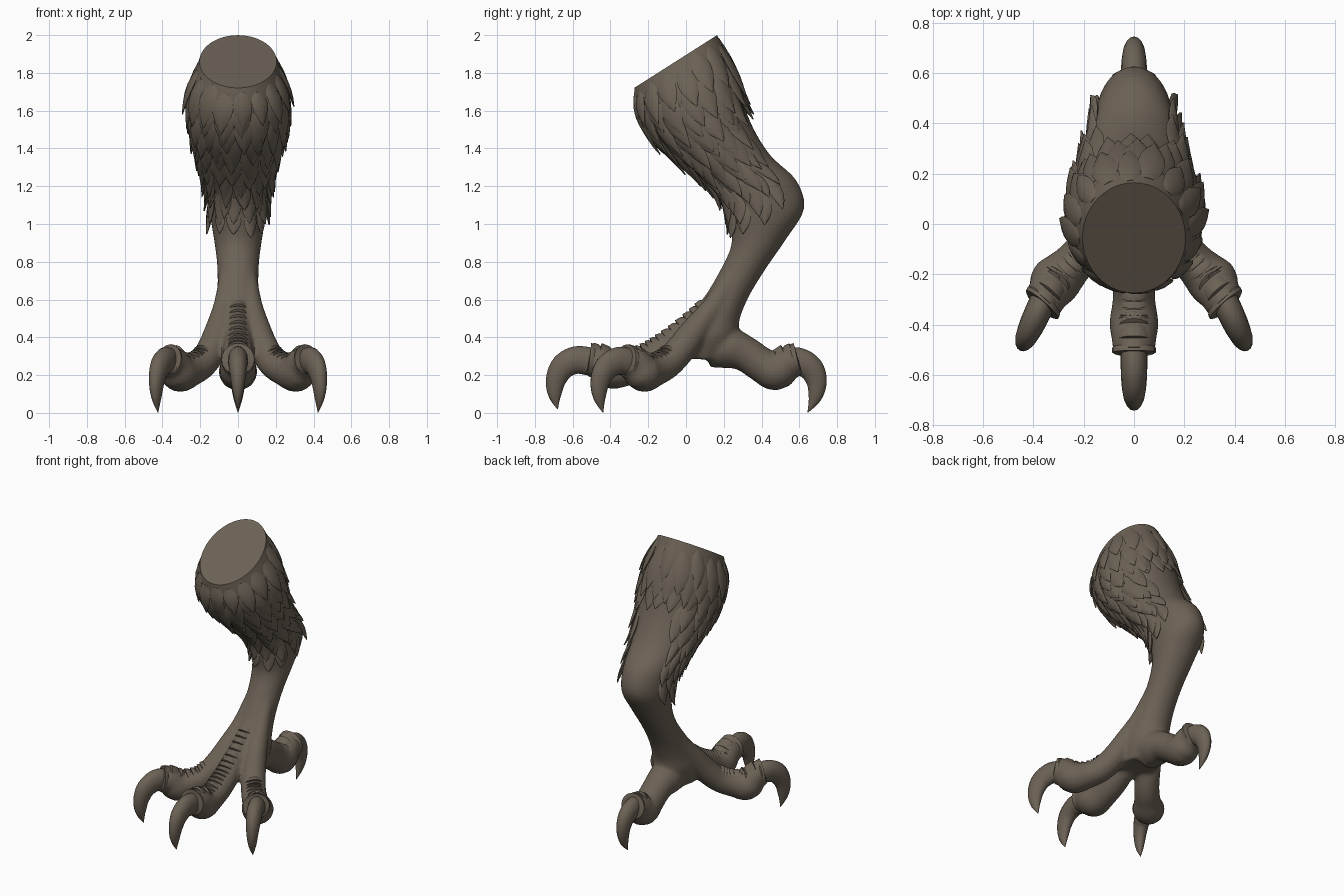
import bpy, bmesh, math, random
from mathutils import Vector as V

if "Cube" in bpy.data.objects:
    bpy.data.objects.remove(bpy.data.objects["Cube"])
random.seed(4)

skin = bpy.data.materials.new("brown_grey")
skin.diffuse_color = (0.150, 0.122, 0.092, 1)
skin.use_nodes = True
skin.node_tree.nodes["Principled BSDF"].inputs["Base Color"].default_value = skin.diffuse_color


def spline(keys, t):
    """Catmull-Rom through a list of vectors, t in key units."""
    n = len(keys) - 1
    i = max(0, min(int(t), n - 1))
    f = t - i
    p0, p1, p2, p3 = (keys[max(0, min(n, i + k))] for k in (-1, 0, 1, 2))
    return (p1 * 2 + (p2 - p0) * f + (p0 * 2 - p1 * 5 + p2 * 4 - p3) * f * f
            + (p1 * 3 - p0 - p2 * 3 + p3) * f ** 3) * 0.5


def loft(bm, rings, sides):
    """Skin elliptical rings (centre, half axis a, half axis b), capped."""
    loops = []
    for c, a, b in rings:
        loops.append([bm.verts.new(c - a * math.cos(math.tau * k / sides)
                                   + b * math.sin(math.tau * k / sides)) for k in range(sides)])
    for l0, l1 in zip(loops, loops[1:]):
        for k in range(sides):
            j = (k + 1) % sides
            bm.faces.new((l0[k], l0[j], l1[j], l1[k]))
    bm.faces.new(loops[0][::-1])
    bm.faces.new(loops[-1])


def finish(bm, name, angle):
    bmesh.ops.recalc_face_normals(bm, faces=bm.faces)
    me = bpy.data.meshes.new(name)
    bm.to_mesh(me)
    bm.free()
    me.materials.append(skin)
    me.shade_smooth()
    me.set_sharp_from_angle(angle=math.radians(angle))
    ob = bpy.data.objects.new(name, me)
    bpy.context.collection.objects.link(ob)
    return ob


def tube_ring(path, t, side, grow=1.0, lift=0.0, flat=1.0):
    """Ring of a round tube; path keys are (x, y, z, radius)."""
    p = spline(path, t)
    d = (spline(path, t + 0.02) - spline(path, t - 0.02)).to_3d().normalized()
    n = side.cross(d).normalized()
    r = max(p[3], 0.001) * grow
    return p.to_3d() + n * lift, n * r, side * r * flat


# Leg cross-sections: front y, front z, back y, back z, half width
secs = [(-.27, 1.86, .09, 2.11, .16), (-.275, 1.72, .165, 2.0, .205), (-.255, 1.59, .25, 1.82, .255),
        (-.17, 1.45, .30, 1.65, .255), (-.03, 1.33, .36, 1.5, .225), (.10, 1.22, .45, 1.36, .19),
        (.20, 1.10, .585, 1.23, .16), (.235, .98, .625, 1.08, .145), (.24, .89, .53, .92, .125),
        (.20, .79, .42, .76, .11), (.115, .64, .335, .62, .11), (.02, .50, .285, .50, .125),
        (-.08, .40, .27, .40, .14), (-.10, .29, .20, .28, .11)]
secs = [V(s) for s in secs]


def leg_ring(t):
    fy, fz, by, bz, w = spline(secs, t)
    return V((0, (fy + by) / 2, (fz + bz) / 2)), V((0, (by - fy) / 2, (bz - fz) / 2)), V((w, 0, 0))


def leg_point(t, a):
    c, u, v = leg_ring(t)
    return c - u * math.cos(a) + v * math.sin(a)


# Toe paths
front_toe = [V(p) for p in ((0, .27, .76, .045), (0, .135, .56, .065), (0, .02, .45, .068), (0, -.1, .345, .08),
             (0, -.2, .28, .085), (0, -.3, .235, .085), (0, -.39, .225, .098), (0, -.45, .265, .09),
             (0, -.515, .275, .082))]
hind_toe = [V(p) for p in ((0, .12, .34, .10), (0, .22, .345, .11), (0, .31, .315, .095), (0, .4, .255, .093),
            (0, .475, .22, .103), (0, .53, .26, .09), (0, .595, .278, .082))]


def side_toe(m):
    return [V((m * x, y, z, r)) for x, y, z, r in (
        (.045, .26, .75, .05), (.07, .15, .57, .06), (.10, .05, .44, .075), (.14, -.03, .335, .08),
        (.19, -.10, .26, .08), (.25, -.165, .225, .085), (.31, -.225, .212, .102), (.34, -.27, .258, .088),
        (.368, -.325, .272, .08))]


# Each toe: path, horizontal side axis, claw base, claw direction, claw tip reach and drop
out = V((.42, -.91, 0))
toes = [(front_toe, V((-1, 0, 0)), V((0, -.5, .27)), V((0, -1, 0)), .18, .25),
        (hind_toe, V((1, 0, 0)), V((0, .51, .263)), V((0, 1, 0)), .135, .26)]
for m in (-1, 1):
    d = V((m * out.x, out.y, 0))
    toes.append((side_toe(m), V((-.75, -m * .66, 0)), V((m * .352, -.285, .265)), d, .17, .262))

# Leg and toes fused into one smooth skin
bm = bmesh.new()
loft(bm, [leg_ring(i / 4) for i in range(4 * (len(secs) - 1) + 1)], 40)
for path, side, *_ in toes:
    loft(bm, [tube_ring(path, i / 4, side) for i in range(4 * (len(path) - 1) + 1)], 20)
leg = finish(bm, "leg_and_toes", 30)
mod = leg.modifiers.new("fuse", 'REMESH')
mod.mode = 'VOXEL'
mod.voxel_size = 0.013
mod = leg.modifiers.new("soften", 'SMOOTH')
mod.iterations = 5
fused = leg.evaluated_get(bpy.context.evaluated_depsgraph_get()).to_mesh()
bm = bmesh.new()
bm.from_mesh(fused)
bpy.data.objects.remove(leg)
# Slanted flat cut across the top of the thigh
res = bmesh.ops.bisect_plane(bm, geom=bm.verts[:] + bm.edges[:] + bm.faces[:], plane_co=(0, .165, 2.0),
                             plane_no=(0, -.28, .44), clear_outer=True)
bmesh.ops.holes_fill(bm, edges=[e for e in bm.edges if e.is_boundary], sides=0)
finish(bm, "leg_and_toes", 40)

# Curved claws
profile = [(0, 0, .074), (.08, .01, .073), (.15, -.025, .067), (.188, -.095, .054), (.195, -.175, .035), (.18, -.25, .002)]
bm = bmesh.new()
for path, side, base, d, reach, drop in toes:
    keys = []
    for u, z, r in profile:
        u += (reach - .18) * (z / -.25) ** 2
        p = base + d * u + V((0, 0, z * drop / .25))
        keys.append(V((*p, r)))
    across = V((0, 0, 1)).cross(d)
    loft(bm, [tube_ring(keys, i / 5, across, flat=.72) for i in range(26)], 16)
finish(bm, "claws", 50)

# Scale plates over the toes and collars round the claws
bm = bmesh.new()
for path, side, *_ in toes:
    end = len(path) - 1
    start = 1.0 if path is front_toe else 3.4
    t = start
    while t < end - .5:
        step = .42 if t > 4 else .3
        loft(bm, [tube_ring(path, t, side, .9, .004, .8), tube_ring(path, t + step * .3, side, .99, .008, .8),
                  tube_ring(path, t + step * .95, side, 1.04, .01, .8),
                  tube_ring(path, t + step * 1.1, side, .9, .004, .8)], 18)
        t += step
    loft(bm, [tube_ring(path, end - .55, side, .92, 0), tube_ring(path, end - .4, side, 1.03, .006),
              tube_ring(path, end - .1, side, 1.06, .008), tube_ring(path, end, side, .95, .004)], 20)
finish(bm, "toe_scales", 40)

# Overlapping pointed feathers laid along the thigh in rows
shape = [(0, .45), (.2, .85), (.4, 1), (.6, .88), (.78, .56), (.9, .27), (1, .02)]
bm = bmesh.new()
rows = 11
for row in range(rows):
    s0 = 1.2 + row * .49
    c, u, v = leg_ring(s0)
    limit = math.pi if s0 < 2.4 else math.radians(152 - 11 * (s0 - 2.4))
    count = int((u.length + v.length) * limit / .092)
    for k in range(count):
        a = -limit + 2 * limit * (k + .5 * (row % 2) + .25) / count + random.uniform(-.05, .05)
        s = s0 + random.uniform(-.12, .12)
        length = random.uniform(1.2, 1.6) * (1 if row < 8 else .9)
        width = random.uniform(.046, .06) * (1 if row < 6 else .78)
        lift = random.uniform(.025, .045)
        rings = []
        for f, w in shape:
            t = s + f * length
            p = leg_point(t, a)
            across = (leg_point(t, a + .03) - leg_point(t, a - .03)).normalized()
            along = (leg_point(t + .03, a) - leg_point(t - .03, a)).normalized()
            n = across.cross(along).normalized()
            if n.dot(p - leg_ring(t)[0]) < 0:
                n = -n
            rings.append((p + n * (-.006 + lift * f ** 1.3), across * width * w, n * (.003 + .010 * w)))
        loft(bm, rings, 8)
finish(bm, "thigh_feathers", 50)
